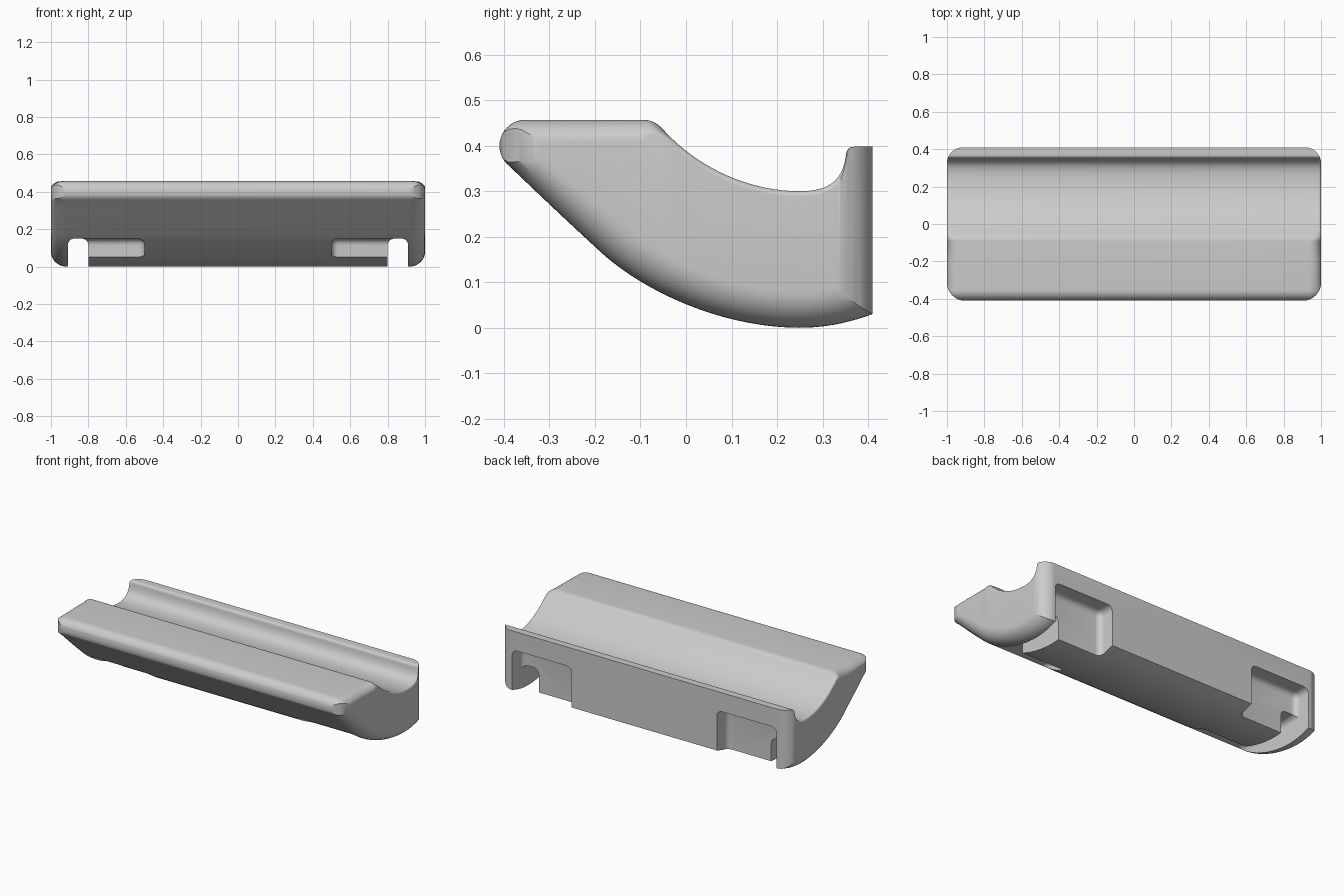
import bpy, bmesh, math
from mathutils import Vector

cube = bpy.data.objects.get("Cube")
if cube:
    bpy.data.objects.remove(cube, do_unlink=True)

grey = bpy.data.materials.new("plain_grey")
grey.use_nodes = True
GREY = (0.6, 0.6, 0.6, 1)
grey.diffuse_color = GREY
grey.node_tree.nodes["Principled BSDF"].inputs["Base Color"].default_value = GREY


def make_object(name, bm):
    bmesh.ops.recalc_face_normals(bm, faces=bm.faces)
    mesh = bpy.data.meshes.new(name)
    bm.to_mesh(mesh)
    bm.free()
    obj = bpy.data.objects.new(name, mesh)
    bpy.context.collection.objects.link(obj)
    mesh.materials.append(grey)
    return obj


def loft(name, rings):
    """Skin closed rings of equal length and cap both ends."""
    bm = bmesh.new()
    loops = [[bm.verts.new(p) for p in ring] for ring in rings]
    n = len(loops[0])
    for a, b in zip(loops, loops[1:]):
        for i in range(n):
            j = (i + 1) % n
            bm.faces.new((a[i], a[j], b[j], b[i]))
    bm.faces.new(loops[0])
    bm.faces.new(loops[-1])
    return make_object(name, bm)


def rounded_box(name, xs, ys, zs, radius):
    bm = bmesh.new()
    bmesh.ops.create_cube(bm, size=1)
    for v in bm.verts:
        v.co = [r[1] if c > 0 else r[0] for c, r in zip(v.co, (xs, ys, zs))]
    bmesh.ops.bevel(bm, geom=bm.edges[:], offset=radius, segments=6, profile=0.5, affect="EDGES")
    return make_object(name, bm)


def bezier(a, b, c, d, steps):
    a, b, c, d = map(Vector, (a, b, c, d))
    return [a * (1 - t) ** 3 + b * 3 * t * (1 - t) ** 2 + c * 3 * t * t * (1 - t) + d * t ** 3
            for t in (i / steps for i in range(steps))]


def arc(x, y, r, start, end, steps=8):
    angles = [math.radians(start + (end - start) * i / steps) for i in range(steps + 1)]
    return [(x + r * math.cos(a), y + r * math.sin(a)) for a in angles]


def combine(target, tool, operation):
    mod = target.modifiers.new("combine", "BOOLEAN")
    mod.operation = operation
    mod.solver = "EXACT"
    mod.object = tool
    bpy.context.view_layer.objects.active = target
    bpy.ops.object.modifier_apply(modifier=mod.name)
    bpy.data.objects.remove(tool, do_unlink=True)


# Side outline as (y, z) points, each with the size of its end rounding
outline = []


def add(points, setback, inset_from, inset_to):
    for i, p in enumerate(points):
        outline.append((Vector(p), setback, inset_from + (inset_to - inset_from) * i / len(points)))


RIM = 0.012
add(arc(-0.353, 0.4, 0.057, 90, 225, 15), 0.07, 0.05, 0.05)
add(bezier((-0.385, 0.352), (-0.32, 0.29), (-0.26, 0.233), (-0.2, 0.178), 6), 0.08, 0.055, 0.08)
add(bezier((-0.2, 0.178), (-0.1, 0.08), (0.08, 0), (0.25, 0), 18), 0.085, 0.08, 0.08)
add(bezier((0.25, 0), (0.31, 0), (0.36, 0.012), (0.41, 0.03), 7), 0.085, 0.08, 0.08)
add([(0.41, 0.03)], 0.085, 0.08, 0.08)
add([(0.41, 0.398)], RIM, RIM, RIM)
add(bezier((0.372, 0.398), (0.358, 0.398), (0.352, 0.392), (0.351, 0.376), 6), RIM, RIM, RIM)
add(bezier((0.351, 0.376), (0.343, 0.32), (0.31, 0.3), (0.25, 0.3), 12), RIM, RIM, RIM)
add(bezier((0.25, 0.3), (0.14, 0.3), (0.03, 0.35), (-0.045, 0.43), 18), RIM, RIM, RIM)
add(bezier((-0.045, 0.43), (-0.062, 0.45), (-0.075, 0.457), (-0.095, 0.457), 6), 0.05, RIM, 0.05)
add([(-0.095, 0.457), (-0.2, 0.457)], 0.06, 0.05, 0.05)


def inward(i):
    p = outline[i][0]
    if p.x > 0.4:
        return Vector((0, 1 if p.y < 0.2 else -1))
    d = outline[(i + 1) % len(outline)][0] - outline[i - 1][0]
    return Vector((-d.y, d.x)).normalized()


def ring(side, angle):
    """Cross-section within an end rounding; angle 0 is the flat end."""
    points = []
    for i, (p, setback, inset) in enumerate(outline):
        q = p + inward(i) * inset * (1 - math.sin(angle))
        points.append((side * (1 - setback * (1 - math.cos(angle))), q.x, q.y))
    return points


# Long body with rounded ends
STEPS = 10
angles = [math.pi / 2 * k / STEPS for k in range(STEPS + 1)]
body = loft("tray_body", [ring(-1, a) for a in angles] + [ring(1, a) for a in reversed(angles)])

# Upright corners rounded in plan, slightly oversized to clear the flat sides
X, Y, FRONT, BACK = 1.001, 0.411, 0.1, 0.09
plan = (arc(X - BACK, Y - BACK, BACK, 0, 90) + arc(BACK - X, Y - BACK, BACK, 90, 180)
        + arc(FRONT - X, FRONT - Y, FRONT, 180, 270) + arc(X - FRONT, FRONT - Y, FRONT, 270, 360))
combine(body, loft("plan_cutter", [[(x, y, z) for x, y in plan] for z in (-0.1, 0.6)]), "INTERSECT")

# Openings near each end: rear recess, through channel and front pocket
for side in (-1, 1):
    for name, inner, ys, top in (("recess_cutter", 0.5, (0.305, 0.6), 0.28),
                                 ("channel_cutter", 0.8, (-0.35, 0.6), 0.15),
                                 ("pocket_cutter", 0.5, (-0.35, 0.0), 0.15)):
        xs = sorted((side * inner, side * 0.91))
        combine(body, rounded_box(name, xs, ys, (-0.2, top), 0.035), "DIFFERENCE")

bpy.ops.object.select_all(action="DESELECT")
body.select_set(True)
bpy.context.view_layer.objects.active = body
bpy.ops.object.shade_smooth_by_angle(angle=math.radians(30))
